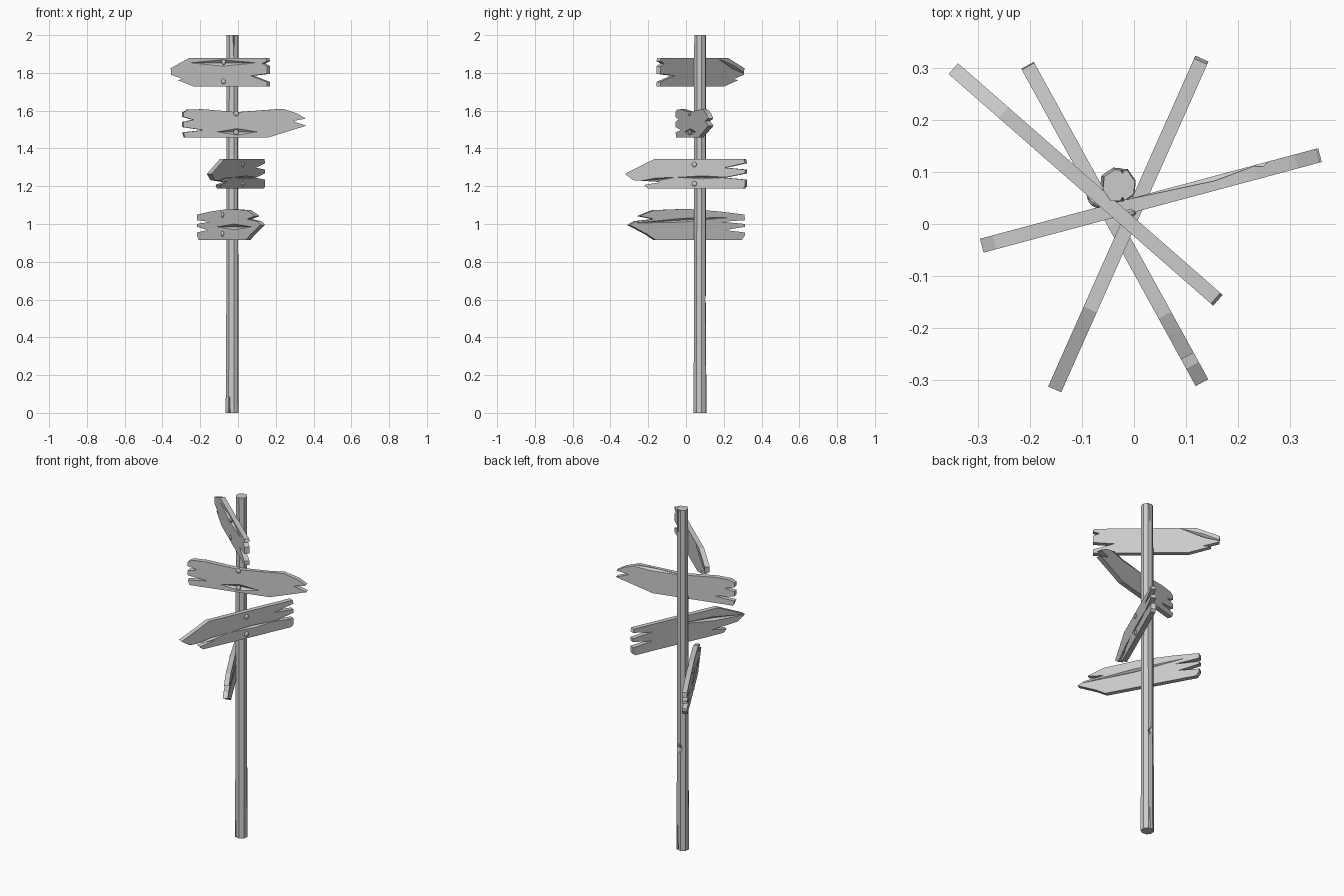
import bpy, bmesh
from math import radians, sin, cos, pi
from mathutils import Matrix, Vector

T = 0.0275  # plank thickness


def finish(bm, name, mat=Matrix.Identity(4)):
    bmesh.ops.recalc_face_normals(bm, faces=bm.faces)
    me = bpy.data.meshes.new(name)
    bm.to_mesh(me)
    bm.free()
    ob = bpy.data.objects.new(name, me)
    ob.matrix_world = mat
    bpy.context.collection.objects.link(ob)
    return ob


def carve(ob, centre, radii, tilt=0.0):
    """Cut a diamond-shaped crack with a stretched octahedron."""
    bm = bmesh.new()
    ring = [bm.verts.new(p) for p in ((1, 0, 0), (0, 0, 1), (-1, 0, 0), (0, 0, -1))]
    ends = [bm.verts.new((0, s, 0)) for s in (-1, 1)]
    for i in range(4):
        for e in ends:
            bm.faces.new((ring[i], ring[(i + 1) % 4], e))
    bm.transform(Matrix.Translation(centre) @ Matrix.Rotation(tilt, 4, 'Y')
                 @ Matrix.Diagonal((*radii, 1)))
    cutter = finish(bm, "crack_cutter", ob.matrix_world)
    cutter.hide_render = True
    bpy.context.view_layer.update()
    mod = ob.modifiers.new("crack", 'BOOLEAN')
    mod.operation = 'DIFFERENCE'
    mod.solver = 'EXACT'
    mod.object = cutter
    bpy.context.view_layer.objects.active = ob
    bpy.ops.object.modifier_apply(modifier=mod.name)
    bpy.data.objects.remove(cutter, do_unlink=True)


def plank(name, centre, angle, outline, cracks, nails):
    """Extruded jagged board; local x runs along it, -y is its face."""
    mat = Matrix.Translation((*centre, 0)) @ Matrix.Rotation(radians(angle), 4, 'Z')
    bm = bmesh.new()
    face = bm.faces.new([bm.verts.new((u, -T / 2, z)) for u, z in outline])
    ext = bmesh.ops.extrude_face_region(bm, geom=[face])
    bmesh.ops.translate(bm, vec=(0, T, 0),
                        verts=[v for v in ext['geom'] if isinstance(v, bmesh.types.BMVert)])
    ob = finish(bm, name, mat)
    for u, side, z, ru, rz, tilt in cracks:
        carve(ob, (u, side * T / 2, z), (ru, 0.014, rz), radians(tilt))
    for i, (u, z) in enumerate(nails):
        bm = bmesh.new()
        bmesh.ops.create_uvsphere(bm, u_segments=8, v_segments=5, radius=0.015)
        bm.transform(Matrix.Translation((u, -T / 2, z)) @ Matrix.Diagonal((1, 0.6, 1, 1))
                     @ Matrix.Rotation(pi / 2, 4, 'X'))
        finish(bm, f"{name}_nail_{i + 1}", mat)


# Post: slightly irregular eight-sided trunk, narrowing upward
bm = bmesh.new()
rings = []
for z, r, dx in ((0, 0.037, 0), (0.13, 0.036, 0), (0.62, 0.034, 0.001),
                 (1.3, 0.033, 0.001), (2.0, 0.033, 0.002)):
    rings.append([bm.verts.new((-0.031 + dx + r * w * cos(a), 0.074 + r * w * sin(a), z))
                  for w, a in ((1.0 if k % 2 else 0.96, k * pi / 4 + 0.25) for k in range(8))])
for lo, hi in zip(rings, rings[1:]):
    for k in range(8):
        bm.faces.new((lo[k], lo[(k + 1) % 8], hi[(k + 1) % 8], hi[k]))
bm.faces.new(rings[0])
bm.faces.new(rings[-1])
post = finish(bm, "post")
# Splits at top and bottom ends, and a chip on the back
carve(post, (-0.022, 0.036, 2.0), (0.010, 0.016, 0.22))
carve(post, (-0.022, 0.111, 2.0), (0.008, 0.014, 0.30))
carve(post, (-0.045, 0.036, 0.0), (0.008, 0.014, 0.22))
carve(post, (-0.02, 0.111, 0.0), (0.008, 0.014, 0.25))
carve(post, (-0.03, 0.115, 0.6), (0.05, 0.022, 0.06))

# Four signs, top to bottom
plank("sign_top", (-0.093, 0.076), -41.2, [
    (-0.338, 1.825), (-0.335, 1.79), (-0.25, 1.767), (-0.29, 1.762), (-0.175, 1.728),
    (0.338, 1.728), (0.338, 1.752), (0.225, 1.785), (0.338, 1.795),
    (0.338, 1.835), (0.305, 1.85), (0.338, 1.862), (0.332, 1.878), (-0.21, 1.878)],
    [(0.03, -1, 1.853, 0.23, 0.017, 0), (-0.25, 1, 1.83, 0.13, 0.010, -20)],
    [(0.035, 1.857), (0.035, 1.755)])

plank("sign_upper_middle", (0.031, 0.045), 15, [
    (-0.335, 1.59), (-0.31, 1.605), (-0.23, 1.608), (-0.04, 1.592), (0.21, 1.61),
    (0.29, 1.585), (0.335, 1.558), (0.265, 1.545), (0.338, 1.52), (0.13, 1.458),
    (-0.325, 1.457), (-0.335, 1.485), (-0.225, 1.497), (-0.335, 1.513),
    (-0.335, 1.54), (-0.28, 1.552), (-0.335, 1.567)],
    [(-0.04, -1, 1.488, 0.11, 0.017, 0), (0.13, 1, 1.60, 0.19, 0.012, -3)],
    [(-0.046, 1.585), (-0.046, 1.485)])

plank("sign_lower_middle", (-0.011, 0.0), 66, [
    (-0.348, 1.265), (-0.30, 1.232), (-0.14, 1.222), (-0.235, 1.207), (-0.215, 1.187),
    (0.335, 1.187), (0.348, 1.20), (0.348, 1.235), (0.225, 1.245), (0.348, 1.268),
    (0.348, 1.288), (0.23, 1.298), (0.348, 1.322), (0.342, 1.343), (-0.18, 1.343)],
    [(0.10, -1, 1.247, 0.15, 0.008, 0), (-0.17, -1, 1.235, 0.12, 0.008, -6),
     (-0.15, 1, 1.285, 0.22, 0.012, -6)],
    [(0.055, 1.315), (0.055, 1.213)])

plank("sign_bottom", (-0.037, 0.0), -61.2, [
    (-0.348, 1.02), (-0.346, 1.05), (-0.20, 1.066), (0.0, 1.08), (0.20, 1.073),
    (0.29, 1.042), (0.20, 1.026), (0.31, 1.015), (0.348, 0.995), (0.24, 0.945),
    (0.19, 0.915), (-0.33, 0.915), (-0.348, 0.94), (-0.348, 0.955), (-0.23, 0.968),
    (-0.348, 0.985), (-0.348, 1.0), (-0.21, 1.012)],
    [(0.06, -1, 0.985, 0.19, 0.015, 0), (0.03, 1, 1.02, 0.30, 0.010, 3)],
    [(-0.066, 1.048), (-0.066, 0.948)])
